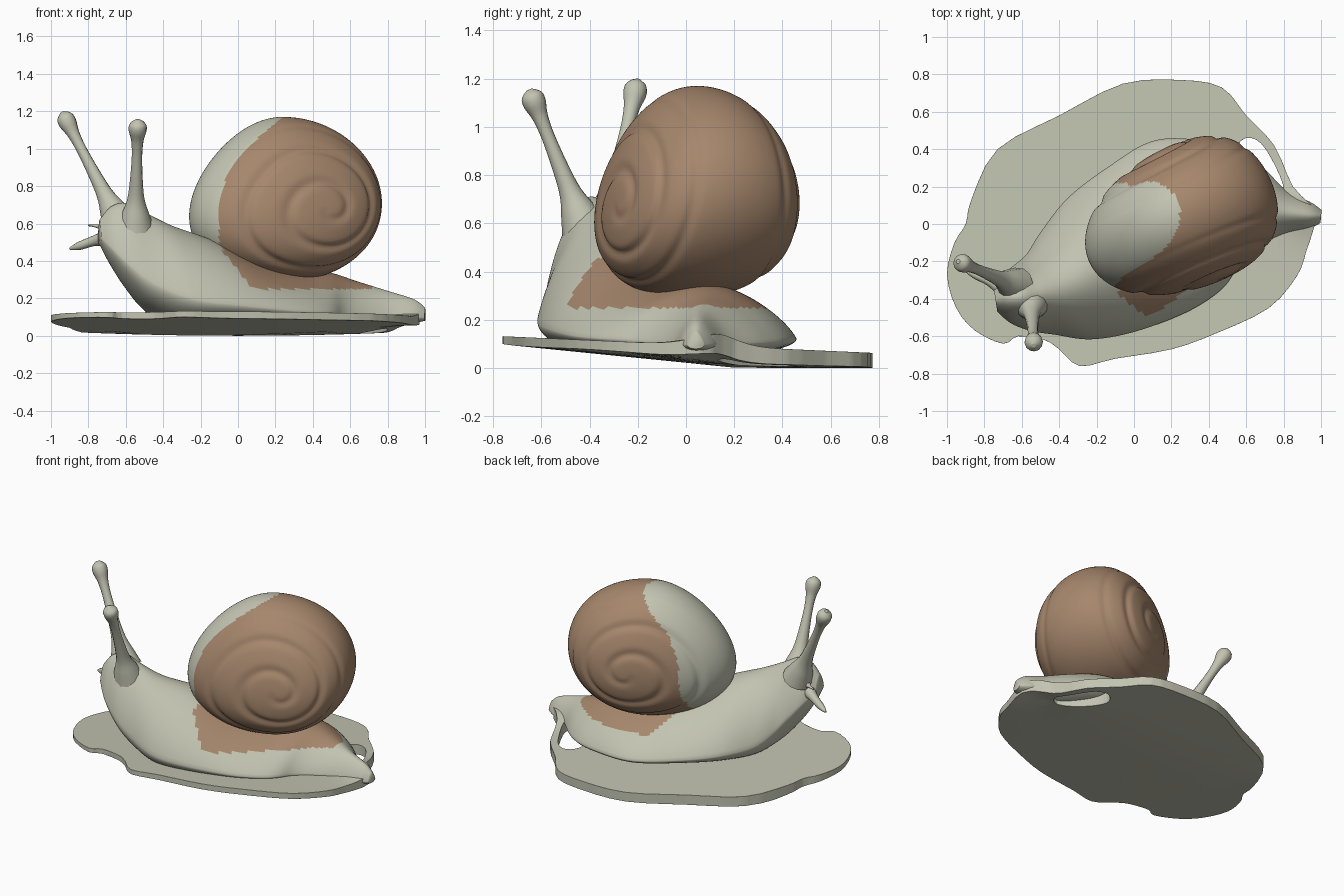
import bpy, bmesh, math
from mathutils import Vector

old = bpy.data.objects.get("Cube")
if old:
    bpy.data.objects.remove(old, do_unlink=True)


def material(name, rgb):
    mat = bpy.data.materials.new(name)
    mat.use_nodes = True
    mat.diffuse_color = (*rgb, 1)
    mat.node_tree.nodes["Principled BSDF"].inputs["Base Color"].default_value = (*rgb, 1)
    return mat


CREAM = material("pale grey cream", (0.54, 0.55, 0.44))
BROWN = material("shell brown", (0.38, 0.24, 0.15))


def smooth_path(points, steps, closed=False):
    """Catmull-Rom interpolation of tuples of any length."""
    count = len(points)
    pick = (lambda i: points[i % count]) if closed else (lambda i: points[max(0, min(i, count - 1))])
    path = []
    for i in range(count if closed else count - 1):
        corners = [pick(i + k) for k in (-1, 0, 1, 2)]
        for s in range(steps):
            t = s / steps
            path.append(tuple(
                b + 0.5 * t * (c - a + t * (2*a - 5*b + 4*c - d + t * (3*(b - c) + d - a)))
                for a, b, c, d in zip(*corners)))
    return path if closed else path + [points[-1]]


def finish(name, bm, is_brown=None, angle=60):
    bmesh.ops.recalc_face_normals(bm, faces=bm.faces)
    if is_brown:
        for face in bm.faces:
            face.material_index = int(is_brown(face.calc_center_median()))
    mesh = bpy.data.meshes.new(name)
    bm.to_mesh(mesh)
    bm.free()
    mesh.materials.append(CREAM)
    if is_brown:
        mesh.materials.append(BROWN)
    obj = bpy.data.objects.new(name, mesh)
    bpy.context.collection.objects.link(obj)
    bpy.ops.object.select_all(action="DESELECT")
    obj.select_set(True)
    bpy.context.view_layer.objects.active = obj
    bpy.ops.object.shade_smooth_by_angle(angle=math.radians(angle))
    return obj


# Base plate: wavy outline with a hole beside the tail, tilted up at the front
outline = [(-1, -.27), (-.96, -.1), (-.9, 0), (-.87, .13), (-.73, .4), (-.4, .58),
           (-.06, .75), (.25, .77), (.47, .73), (.6, .58), (.75, .42), (.85, .2),
           (.97, .06), (.92, -.15), (.87, -.28), (.72, -.45), (.45, -.58), (.2, -.67),
           (-.1, -.72), (-.29, -.76), (-.4, -.67), (-.48, -.62), (-.62, -.6),
           (-.7, -.64), (-.85, -.57), (-.95, -.45)]
hole = [(.54, .4), (.6, .46), (.68, .43), (.76, .3), (.8, .18), (.74, .13), (.64, .22), (.56, .32)]


def tail_rise(x, y):
    return .05 * math.exp(-((x - .9)**2 + (y - .12)**2) / .02)


def plate_bottom(x, y):
    return .1 * max(0, .22 - y) + .025 * x * x + .6 * tail_rise(x, y)


def plate_top(x, y):
    return .098 - .045 * y + tail_rise(x, y)


bm = bmesh.new()
for loop in (outline, hole):
    verts = [bm.verts.new((x, y, 0)) for x, y in smooth_path(loop, 3, True)]
    for a, b in zip(verts, verts[1:] + verts[:1]):
        bm.edges.new((a, b))
bmesh.ops.triangle_fill(bm, edges=bm.edges[:], use_beauty=True, normal=(0, 0, 1))
bmesh.ops.subdivide_edges(bm, edges=bm.edges[:], cuts=3, use_grid_fill=True)
for v in bm.verts:
    v.co.z = plate_bottom(v.co.x, v.co.y)
upper = bmesh.ops.extrude_face_region(bm, geom=bm.faces[:], use_keep_orig=True)
for v in upper["geom"]:
    if isinstance(v, bmesh.types.BMVert):
        v.co.z = plate_top(v.co.x, v.co.y)
plate = finish("base_plate", bm, angle=50)
bevel = plate.modifiers.new("soft_rim", "BEVEL")
bevel.width = .012
bevel.segments = 2
bevel.limit_method = "ANGLE"
bevel.angle_limit = math.radians(50)

# Body: flat-footed sections from tail to head (x, y, low, high, half width)
sections = [(1, .04, .08, .15, .035), (.94, .045, .07, .195, .07), (.8, .06, .06, .24, .12),
            (.64, .09, .05, .29, .24), (.48, .09, .05, .34, .35), (.28, .04, .05, .36, .44),
            (.06, -.09, .05, .41, .44), (-.17, -.22, .05, .52, .4),
            (-.36, -.325, .07, .59, .32), (-.5, -.37, .15, .66, .23),
            (-.6, -.39, .26, .71, .18), (-.68, -.4, .38, .69, .13), (-.74, -.41, .49, .62, .06)]
SIDES = 96
WINDOW = 16
spine = smooth_path(sections, 12)
bm = bmesh.new()
rings = []
for i, (x, y, low, high, half) in enumerate(spine):
    before, after = spine[max(i - WINDOW, 0)], spine[min(i + WINDOW, len(spine) - 1)]
    along = Vector((after[0] - before[0], after[1] - before[1])).normalized()
    height = high - low
    ring = []
    for k in range(SIDES):
        turn = math.tau * k / SIDES
        rise = math.sin(turn)
        side = half * math.cos(turn) * (1 - .32 * max(rise, 0))
        z = low + height * (.24 + rise * (.76 if rise > 0 else .24))
        ring.append(bm.verts.new((x + along.y * side, y - along.x * side, z)))
    rings.append(ring)
for a, b in zip(rings, rings[1:]):
    for k in range(SIDES):
        n = (k + 1) % SIDES
        bm.faces.new((a[k], a[n], b[n], b[k]))
bm.faces.new(rings[0])
bm.faces.new(rings[-1])
finish("body", bm, lambda c: c.z > .25 and -.08 + .8 * max(0, .45 - c.z) < c.x < .72)

# Shell: rounded whorl, wider low down, with a spiral groove on both flanks
forward = Vector((-.907, -.42, 0))
axis = Vector((.42, -.907, 0))
centre = Vector((.25, .025, .73))
bm = bmesh.new()
bmesh.ops.create_uvsphere(bm, u_segments=144, v_segments=96, radius=1)
for v in bm.verts:
    p, q, s = v.co
    polar = math.acos(min(1, abs(s)))
    phase = polar / .42 + math.atan2(q, p) / math.tau
    groove = math.exp(-((phase - round(phase)) / .14)**2)
    groove *= min(1, polar / .25) * max(0, min(1, (1.2 - polar) / .3))
    size = 1 - .035 * groove
    thick = s * size * (1 + .1 * (1 - s * s)) * (1 - .1 * q) - .06 * q
    v.co = (centre + forward * (.525 * p * size - .09 * s * s - .13 * q * max(p, 0))
            + axis * (.382 * thick) + Vector((0, 0, .44 * q * size - .05 * s * s)))
finish("shell", bm, lambda c: c.x > -.1 + 1.45 * max(c.z - .68, 0)**2)


# Eye stalks and mouth feelers: tapered round tubes
def stalk(name, points):
    curve = bpy.data.curves.new(name, "CURVE")
    curve.dimensions = "3D"
    curve.bevel_depth = 1
    curve.bevel_resolution = 4
    curve.use_fill_caps = True
    path = smooth_path(points, 6)
    spline = curve.splines.new("POLY")
    spline.points.add(len(path) - 1)
    for point, (x, y, z, radius) in zip(spline.points, path):
        point.co = (x, y, z, 1)
        point.radius = max(radius, .003)
    curve.materials.append(CREAM)
    bpy.context.collection.objects.link(bpy.data.objects.new(name, curve))


def eye_stalk(name, base, tip):
    base, tip = Vector(base), Vector(tip)
    profile = [(0, .1), (.12, .075), (.25, .048), (.4, .036), (.65, .028), (.8, .033),
               (.9, .048), (.96, .043), (1, .012)]
    stalk(name, [(*base.lerp(tip, t), r) for t, r in profile])


eye_stalk("right_eye_stalk", (-.63, -.33, .6), (-.94, -.2, 1.195))
eye_stalk("left_eye_stalk", (-.55, -.42, .58), (-.535, -.65, 1.155))
stalk("mouth_feeler", [(-.66, -.37, .53, .06), (-.76, -.31, .51, .03),
                       (-.85, -.27, .48, .022), (-.9, -.25, .465, .006)])
stalk("small_feeler", [(-.68, -.34, .57, .03), (-.75, -.29, .585, .01), (-.8, -.26, .59, .004)])
